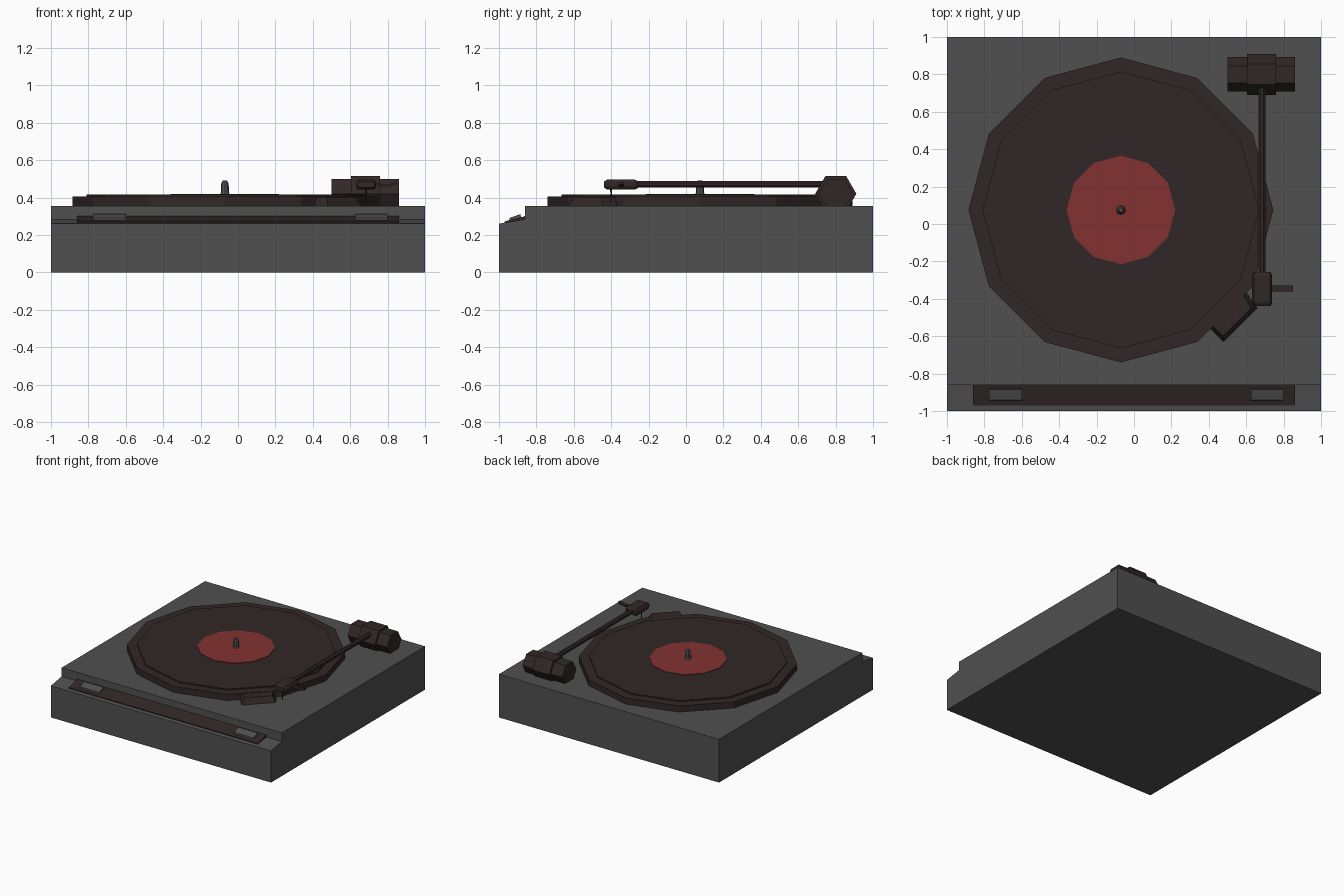
import bpy
import math
from mathutils import Vector, Matrix

if "Cube" in bpy.data.objects:
    bpy.data.objects.remove(bpy.data.objects["Cube"])


def material(name, rgb):
    m = bpy.data.materials.new(name)
    m.diffuse_color = (*rgb, 1)
    m.use_nodes = True
    m.node_tree.nodes["Principled BSDF"].inputs["Base Color"].default_value = m.diffuse_color
    return m


GREY = material("charcoal_grey", (0.08, 0.08, 0.08))
DARK = material("dark_brown_black", (0.031, 0.020, 0.020))
RED = material("label_red", (0.23, 0.031, 0.031))


def mesh(name, verts, faces, mat):
    me = bpy.data.meshes.new(name)
    me.from_pydata(verts, [], faces)
    me.materials.append(mat)
    ob = bpy.data.objects.new(name, me)
    bpy.context.collection.objects.link(ob)
    return ob


def loft(name, rings, mat):
    """Closed solid through rings of equal vertex count."""
    n = len(rings[0])
    verts = [v for r in rings for v in r]
    faces = [tuple(reversed(range(n)))]
    for k in range(len(rings) - 1):
        for i in range(n):
            j = (i + 1) % n
            faces.append((k * n + i, k * n + j, (k + 1) * n + j, (k + 1) * n + i))
    faces.append(tuple(range((len(rings) - 1) * n, len(rings) * n)))
    return mesh(name, verts, faces, mat)


def lathe(name, centre, profile, sides, mat, axis="Z", phase=0.0):
    """Polygonal turned part from (radius, distance along axis) pairs."""
    turn = {"Z": Matrix.Identity(3),
            "X": Matrix.Rotation(math.pi / 2, 3, "Y"),
            "Y": Matrix.Rotation(-math.pi / 2, 3, "X")}[axis]
    rings = []
    for r, h in profile:
        ring = []
        for i in range(sides):
            a = 2 * math.pi * i / sides + phase
            ring.append(Vector(centre) + turn @ Vector((r * math.cos(a), r * math.sin(a), h)))
        rings.append(ring)
    return loft(name, rings, mat)


def side_profile(name, x0, x1, yz, mat):
    """Extrude a y-z outline (counter-clockwise from the right) along x."""
    return loft(name, [[(x, y, z) for y, z in yz] for x in (x0, x1)], mat)


# Plinth with sloped front ledge
side_profile("plinth", -1, 1, [(-1, 0), (1, 0), (1, 0.355), (-0.86, 0.355),
                               (-0.86, 0.283), (-1, 0.26)], GREY)

# Control strip and its two buttons
side_profile("control_strip", -0.86, 0.86, [(-0.97, 0.26), (-0.857, 0.278),
                                            (-0.857, 0.301), (-0.97, 0.272)], DARK)
for label, x in (("left", -0.775), ("right", 0.625)):
    side_profile(label + "_button", x, x + 0.175,
                 [(-0.945, 0.272), (-0.88, 0.29), (-0.885, 0.311), (-0.942, 0.291)], GREY)

# Platter, record, label and spindle
CX, CY = -0.07, 0.075
lathe("platter", (CX, CY, 0), [(0.815, 0.35), (0.815, 0.405)], 12, DARK)
lathe("record", (CX, CY, 0), [(0.74, 0.40), (0.74, 0.415)], 12, DARK)
lathe("record_label", (CX, CY, 0), [(0.29, 0.413), (0.29, 0.419)], 12, RED)
lathe("spindle", (CX, CY, 0), [(0.03, 0.41), (0.022, 0.425), (0.02, 0.475), (0.011, 0.492)], 8, GREY)


# Strobe wedge against the platter edge, laid out on diagonal axes
def diag(t, n, z):
    s = math.sqrt(0.5)
    return (s * (t + n), s * (t - n), z)


loft("strobe_wedge", [
    [diag(t, n, 0.35) for t, n in ((-0.11, 0.785), (0.15, 0.785), (0.17, 0.67), (-0.11, 0.67))],
    [diag(t, n, 0.402) for t, n in ((-0.085, 0.76), (0.125, 0.76), (0.15, 0.67), (-0.09, 0.67))],
], DARK)

# Hexagonal tonearm pivot
PIVOT = (0, 0.80, 0.42)
lathe("pivot_barrel", PIVOT, [(0.092, 0.50), (0.092, 0.86)], 6, DARK, "X", math.pi / 2)
lathe("pivot_collar", PIVOT, [(0.11, 0.605), (0.11, 0.76)], 6, DARK, "X", math.pi / 2)

# Tonearm tube, head, finger lift and stylus
AX = 0.685
lathe("tonearm", (AX, 0, 0.471), [(0.02, -0.28), (0.02, 0.76)], 8, DARK, "Y", math.pi / 8)


def head_ring(y, w, h):
    return [(AX + sx * w, y, 0.469 + sz * h) for sx, sz in
            ((-1, -0.4), (-0.8, -1), (0.8, -1), (1, -0.4), (1, 0.4), (0.8, 1), (-0.8, 1), (-1, 0.4))][::-1]


loft("arm_head", [head_ring(y, w, h)[::-1] for y, w, h in
                  ((-0.257, 0.045, 0.018), (-0.275, 0.054, 0.027),
                   (-0.42, 0.054, 0.027), (-0.438, 0.045, 0.016))][::-1], DARK)
loft("finger_lift", [[(x, y, z + dz) for y, dz in ((-0.36, 0), (-0.33, 0), (-0.33, 0.012), (-0.36, 0.012))]
                     for x, z in ((0.72, 0.468), (0.79, 0.456), (0.85, 0.47))], DARK)
lathe("stylus", (AX, -0.40, 0), [(0.003, 0.37), (0.006, 0.45)], 6, DARK)

# Make all normals point outwards
import bmesh
for ob in bpy.context.collection.objects:
    bm = bmesh.new()
    bm.from_mesh(ob.data)
    bmesh.ops.recalc_face_normals(bm, faces=bm.faces)
    bm.to_mesh(ob.data)
    bm.free()
